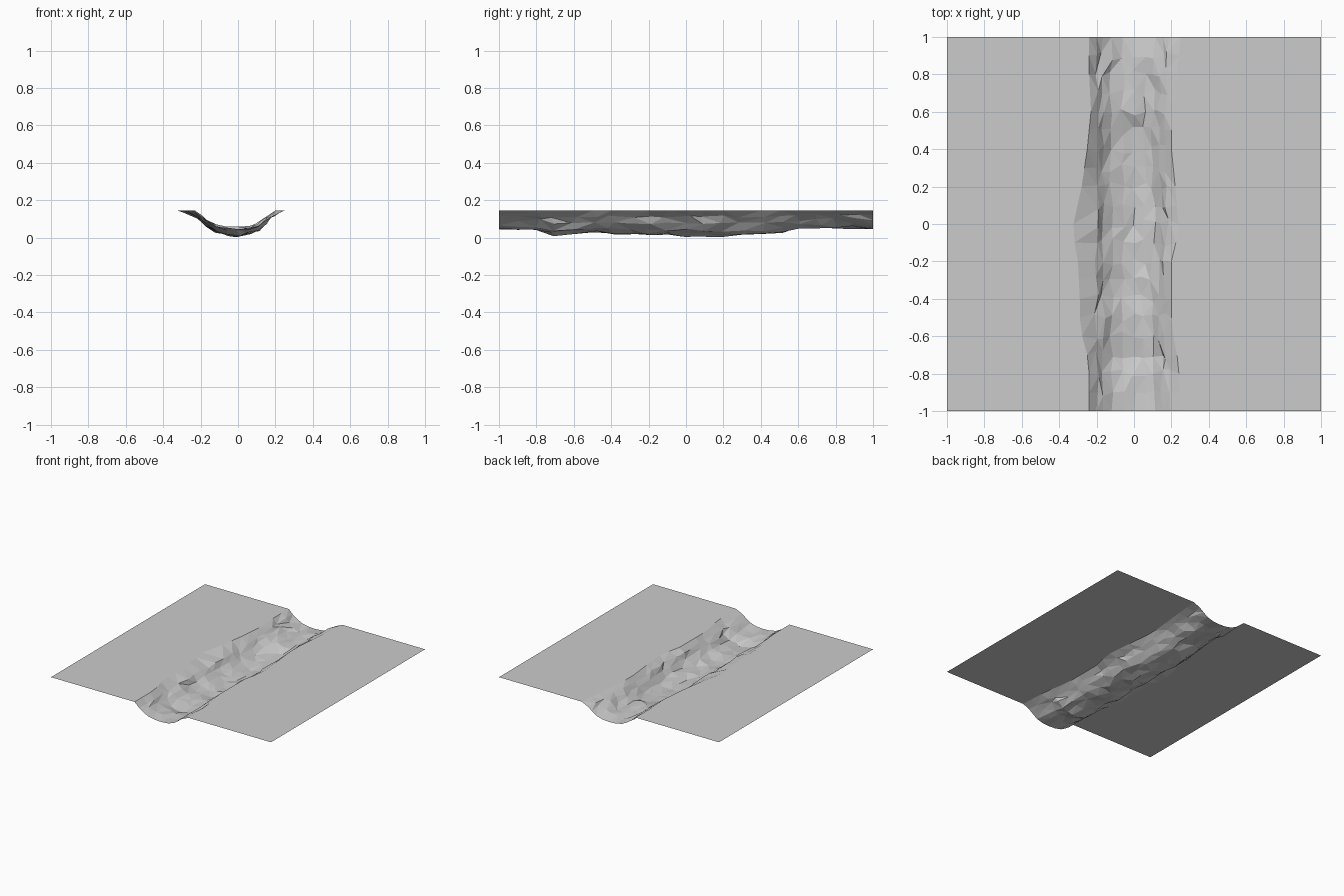
import bpy, bmesh, random

random.seed(4)
cube = bpy.data.objects.get("Cube")
if cube:
    bpy.data.objects.remove(cube, do_unlink=True)

TOP = 0.145  # height of the flat ground

# One material for the whole tile
stone = bpy.data.materials.new("light grey")
stone.use_nodes = True
stone.diffuse_color = (0.6, 0.6, 0.6, 1)
stone.node_tree.nodes["Principled BSDF"].inputs["Base Color"].default_value = (0.6, 0.6, 0.6, 1)

# Stations along the channel: y, left rim x, right rim x, floor height
STATIONS = [(-1, -.24, .25, .045), (-.8, -.24, .24, .04), (-.7, -.25, .23, .015),
            (-.55, -.29, .2, .03), (-.4, -.29, .2, .02), (-.2, -.3, .2, .018),
            (-.03, -.33, .24, .012), (.2, -.28, .22, .006), (.4, -.25, .2, .012),
            (.5, -.24, .2, .022), (.6, -.23, .21, .05), (.8, -.24, .23, .053), (1, -.24, .25, .045)]

# Cross-section: x, share of the depth
SECTION = [(-.2, .36), (-.165, .6), (-.12, .84), (-.06, .97), (0, 1),
           (.06, .95), (.11, .8), (.15, .52), (.185, .25)]


def station(y):
    """Interpolate the channel measurements at y."""
    for a, b in zip(STATIONS, STATIONS[1:]):
        if y <= b[0]:
            t = (y - a[0]) / (b[0] - a[0])
            return [p + (q - p) * t for p, q in zip(a, b)][1:]


def make_object(name, rows):
    """Skin a grid of points with flat triangles facing up."""
    bm = bmesh.new()
    grid = [[bm.verts.new(p) for p in row] for row in rows]
    for r, s in zip(grid, grid[1:]):
        for i in range(len(r) - 1):
            bm.faces.new((r[i], r[i + 1], s[i + 1], s[i]))
    if name == "channel":
        bmesh.ops.triangulate(bm, faces=bm.faces[:], quad_method='SHORT_EDGE')
    mesh = bpy.data.meshes.new(name)
    bm.to_mesh(mesh)
    bm.free()
    mesh.materials.append(stone)
    bpy.context.collection.objects.link(bpy.data.objects.new(name, mesh))


# Rough channel, with small irregularities away from the ends
COUNT = 20
rows = []
for k in range(COUNT + 1):
    y = -1 + 2 * k / COUNT
    left, right, floor = station(y)
    inner = 0 < k < COUNT
    row = [(left, y, TOP)]
    for x, share in SECTION:
        x *= (right + .03) / .27 if x > 0 else 1
        z = TOP - (TOP - floor) * share
        row.append((x + inner * random.uniform(-.012, .012),
                    y + inner * random.uniform(-.025, .025),
                    max(.002, z + inner * random.uniform(-.007, .009))))
    row.append((right, y, TOP))
    rows.append(row)
make_object("channel", rows)

# Flat ground on both sides, sharing the rims of the channel
make_object("right_ground", [[(-1, row[0][1], TOP), row[0]] for row in rows])
make_object("left_ground", [[row[-1], (1, row[-1][1], TOP)] for row in rows])
